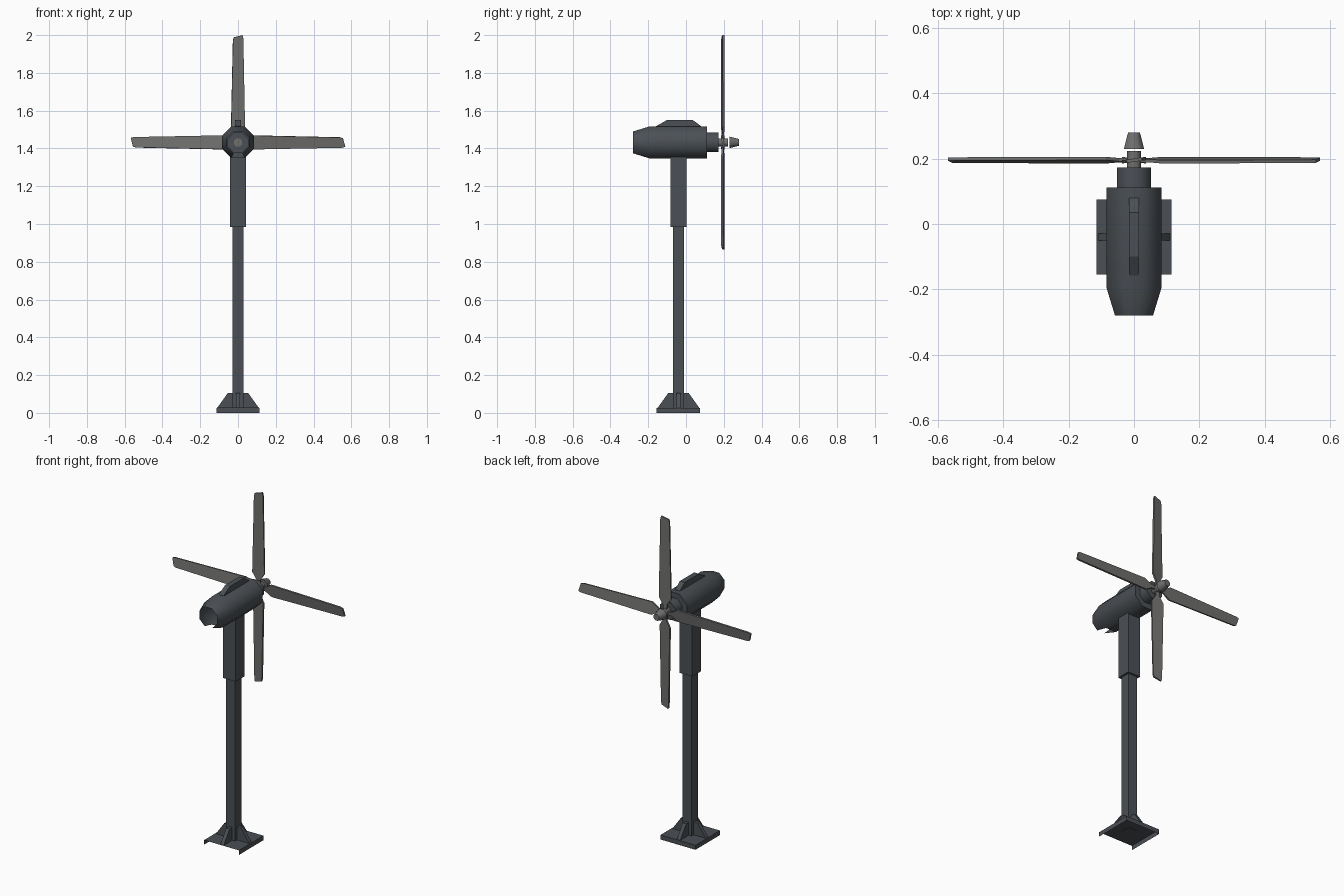
import bpy, bmesh, math
from mathutils import Matrix, Vector

if "Cube" in bpy.data.objects:
    bpy.data.objects.remove(bpy.data.objects["Cube"])

HUB_Z = 1.432
MAST_Y = -0.04


def material(name, rgb):
    m = bpy.data.materials.new(name)
    m.diffuse_color = (*rgb, 1)
    m.use_nodes = True
    m.node_tree.nodes["Principled BSDF"].inputs["Base Color"].default_value = m.diffuse_color
    return m


DARK = material("dark steel", (0.07, 0.08, 0.09))
GREY = material("blade grey", (0.16, 0.158, 0.155))


def finish(name, bm, mat, smooth=False):
    me = bpy.data.meshes.new(name)
    bm.to_mesh(me)
    bm.free()
    me.materials.append(mat)
    ob = bpy.data.objects.new(name, me)
    bpy.context.collection.objects.link(ob)
    if smooth:
        bpy.ops.object.select_all(action='DESELECT')
        ob.select_set(True)
        bpy.context.view_layer.objects.active = ob
        bpy.ops.object.shade_smooth_by_angle(angle=math.radians(50))
    return ob


def box(name, size, centre, mat, drop=()):
    """Box; drop lists the directions of faces left open."""
    bm = bmesh.new()
    bmesh.ops.create_cube(bm, size=1, matrix=Matrix.Translation(centre) @ Matrix.Diagonal((*size, 1)))
    bm.normal_update()
    gone = [f for f in bm.faces if any(f.normal.dot(Vector(d)) > 0.9 for d in drop)]
    bmesh.ops.delete(bm, geom=gone, context='FACES')
    return finish(name, bm, mat)


def plate(name, outline, thick, matrix, mat):
    """Outline in local x/z, extruded symmetrically along local y."""
    bm = bmesh.new()
    face = bm.faces.new([bm.verts.new((x, -thick / 2, z)) for x, z in outline])
    new = bmesh.ops.extrude_face_region(bm, geom=[face])["geom"]
    bmesh.ops.translate(bm, vec=(0, thick, 0), verts=[v for v in new if isinstance(v, bmesh.types.BMVert)])
    bmesh.ops.recalc_face_normals(bm, faces=bm.faces)
    bmesh.ops.transform(bm, matrix=matrix, verts=bm.verts)
    return finish(name, bm, mat)


def lathe(name, profile, mat, sides=8, caps=(True, True), open_bottom=()):
    """Rings of (y, flat radius) around the rotor axis; open_bottom lists spans without their lowest face."""
    bm = bmesh.new()
    rings = []
    for y, r in profile:
        c = r / math.cos(math.pi / sides)
        angles = [2 * math.pi * (i + 0.5) / sides for i in range(sides)]
        rings.append([bm.verts.new((c * math.sin(a), y, HUB_Z + c * math.cos(a))) for a in angles])
    for k in range(len(rings) - 1):
        for i in range(sides):
            if k in open_bottom and i == sides // 2 - 1:
                continue
            j = (i + 1) % sides
            bm.faces.new((rings[k][i], rings[k][j], rings[k + 1][j], rings[k + 1][i]))
    if caps[0]:
        bm.faces.new(rings[0][::-1])
    if caps[1]:
        bm.faces.new(rings[-1])
    bmesh.ops.recalc_face_normals(bm, faces=bm.faces)
    return finish(name, bm, mat, smooth=True)


# Base: shell open underneath and at the front, with crossed gussets
box("base_plate", (0.23, 0.23, 0.027), (0, MAST_Y, 0.0135), DARK, drop=((0, 0, -1), (0, -1, 0)))
for n in range(4):
    turn = Matrix.Translation((0, MAST_Y, 0.027)) @ Matrix.Rotation(n * math.pi / 2, 4, 'Z')
    plate(f"gusset_{n + 1}", [(0.03, 0), (0.11, 0), (0.055, 0.077), (0.03, 0.077)], 0.022, turn, DARK)

# Mast and thicker upper sleeve
box("mast", (0.06, 0.06, 0.965), (0, MAST_Y, 0.5075), DARK)
box("mast_sleeve", (0.084, 0.084, 0.37), (0, MAST_Y, 1.17), DARK)

# Nacelle: open tapered tail, body, then a narrower collar
lathe("nacelle", [(-0.28, 0.058), (-0.195, 0.084), (0.112, 0.084), (0.112, 0.052), (0.172, 0.052), (0.172, 0.02)],
      DARK, caps=(False, False), open_bottom=(0,))
plate("top_fin", [(-0.158, 1.505), (0.08, 1.505), (0.08, 1.518), (0.035, 1.551), (-0.10, 1.551), (-0.158, 1.518)],
      0.032, Matrix.Rotation(math.pi / 2, 4, 'Z'), DARK)

# Rotor shaft and nose cone
lathe("rotor_shaft", [(0.165, 0.021), (0.223, 0.021)], GREY)
lathe("nose_cone", [(0.229, 0.031), (0.28, 0.018)], GREY)

# Four slightly pitched blades with slanted tips
BLADE = [(-0.01, 0.01), (0.01, 0.01), (0.012, 0.045), (0.037, 0.085), (0.028, 0.55),
         (0.024, 0.568), (-0.022, 0.556), (-0.027, 0.54), (-0.037, 0.085), (-0.012, 0.045)]
for n in range(4):
    m = (Matrix.Translation((0, 0.195, HUB_Z)) @ Matrix.Rotation(n * math.pi / 2, 4, 'Y')
         @ Matrix.Rotation(math.radians(8), 4, 'Z'))
    plate(f"blade_{n + 1}", BLADE, 0.01, m, GREY)
